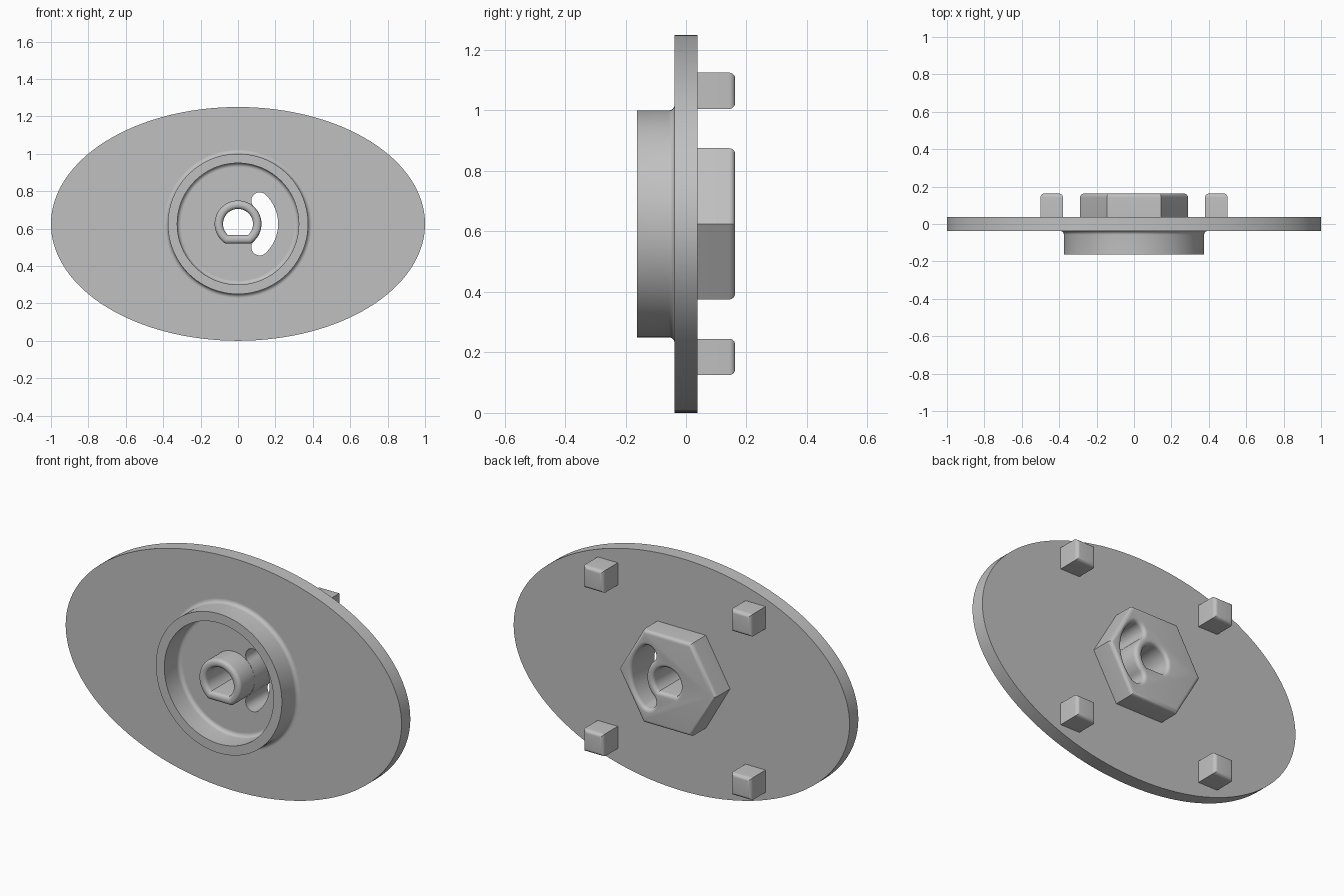
import bpy, bmesh
from math import sin, cos, pi, asin, radians

cube = bpy.data.objects.get("Cube")
if cube:
    bpy.data.objects.remove(cube, do_unlink=True)

CZ = 0.625      # height of the centre axis
FACE = 0.0375   # half thickness of the plate
END = 0.1625    # front and back limit of the raised parts
R = 0.02        # edge rounding

grey = bpy.data.materials.new("mid grey")
grey.use_nodes = True
grey.diffuse_color = (0.53, 0.53, 0.53, 1)
grey.node_tree.nodes["Principled BSDF"].inputs["Base Color"].default_value = grey.diffuse_color


# Outlines in the x-z plane, grown outward by d
def ellipse(a, b, n=128):
    return lambda d: [((a + d) * cos(2 * pi * i / n), (b + d) * sin(2 * pi * i / n)) for i in range(n)]


def polygon(apothem, sides, cx=0, cz=0, turn=0):
    def outline(d):
        r = (apothem + d) / cos(pi / sides)
        return [(cx + r * cos(turn + 2 * pi * i / sides), cz + r * sin(turn + 2 * pi * i / sides))
                for i in range(sides)]
    return outline


def d_shape(radius, flat, n=64):
    def outline(d):
        r = radius + d
        start = asin(-(flat + d) / r)
        return [(r * cos(a), r * sin(a)) for a in
                (start + (pi - 2 * start) * i / n for i in range(n + 1))]
    return outline


def arc_slot(radius, half_width, reach, n=24):
    def outline(d):
        w = half_width + d
        steps = [i / n for i in range(n + 1)]
        pts = [((radius + w) * cos(a), (radius + w) * sin(a)) for a in
               (reach * (2 * t - 1) for t in steps)]
        cap = [(radius * cos(reach) + w * cos(a), radius * sin(reach) + w * sin(a)) for a in
               (reach + pi * t for t in steps[1:-1])]
        inner = [((radius - w) * cos(a), (radius - w) * sin(a)) for a in
                 (reach * (1 - 2 * t) for t in steps)]
        return pts + cap + inner + [(x, -z) for x, z in reversed(cap)]
    return outline


def rounding(end, grow, n=6):
    """Quarter-round stations that finish at depth end; grow is -1 to round, 1 to flare."""
    s = 1 if end > 0 else -1
    return [(end - s * R * (1 - sin(a)), grow * R * (1 - cos(a)))
            for a in (pi / 2 * i / n for i in range(n + 1))]


def loft(name, outline, stations, loop=False):
    """Skin an outline through (y, growth) stations; loop closes it into a ring."""
    bm = bmesh.new()
    rows = [[bm.verts.new((x, y, CZ + z)) for x, z in outline(d)] for y, d in stations]
    pairs = list(zip(rows, rows[1:]))
    if loop:
        pairs.append((rows[-1], rows[0]))
    else:
        bm.faces.new(rows[0])
        bm.faces.new(rows[-1])
    for p, q in pairs:
        for i in range(len(p)):
            j = (i + 1) % len(p)
            bm.faces.new((p[i], p[j], q[j], q[i]))
    bmesh.ops.recalc_face_normals(bm, faces=bm.faces)
    mesh = bpy.data.meshes.new(name)
    bm.to_mesh(mesh)
    bm.free()
    mesh.materials.append(grey)
    obj = bpy.data.objects.new(name, mesh)
    bpy.context.collection.objects.link(obj)
    return obj


def activate(obj):
    bpy.ops.object.select_all(action='DESELECT')
    obj.select_set(True)
    bpy.context.view_layer.objects.active = obj


def cut(obj, *cutters):
    activate(obj)
    for c in cutters:
        mod = obj.modifiers.new("cut", 'BOOLEAN')
        mod.operation = 'DIFFERENCE'
        mod.solver = 'EXACT'
        mod.object = c
        bpy.ops.object.modifier_apply(modifier=mod.name)


# Oval plate
plate = loft("oval_plate", ellipse(1, CZ), [(-FACE, 0), (FACE, 0)])

# Hexagonal block on the back
hexagon = loft("hex_block", polygon(0.25, 6), [(FACE, 0)] + rounding(END, -1))

# Front collar with filleted foot on both sides
outer, inner = 0.375, 0.325
arc = [pi / 2 * i / 6 for i in range(7)]
collar = [(-FACE - R * (1 - cos(a)), outer + R * (1 - sin(a))) for a in arc]
collar += [(-END, outer), (-END, inner)]
collar += [(-FACE - R * (1 - cos(a)), inner - R * (1 - sin(a))) for a in reversed(arc)]
ring = loft("front_collar", ellipse(0, 0), collar, loop=True)

# Central boss with a flat underside
boss = loft("shaft_boss", d_shape(0.125, 0.105), rounding(-END, -1)[::-1] + [(-FACE, 0)])

# Shaft hole and curved slot cutters with flared mouths
hole = loft("hole_cutter", d_shape(0.08, 0.06),
            [(-END - 0.05, R)] + rounding(-END, 1)[::-1] + rounding(END, 1) + [(END + 0.05, R)])
slot = loft("slot_cutter", arc_slot(0.17, 0.0445, radians(47)),
            [(-FACE - 0.05, 0)] + rounding(END, 1) + [(END + 0.05, R)])
cut(plate, hole, slot)
cut(hexagon, hole, slot)
cut(boss, hole)
for c in (hole, slot):
    bpy.data.objects.remove(c, do_unlink=True)

# Four square pegs on the back
pegs = []
for side, sx in (("left", 1), ("right", -1)):
    for level, sz in (("upper", 1), ("lower", -1)):
        pegs.append(loft(f"{level}_{side}_peg", polygon(0.06, 4, sx * 0.44, sz * 0.44, pi / 4),
                         [(FACE, 0)] + rounding(END, -1)))

for obj in [plate, hexagon, ring, boss] + pegs:
    activate(obj)
    bpy.ops.object.shade_smooth_by_angle(angle=radians(30))
